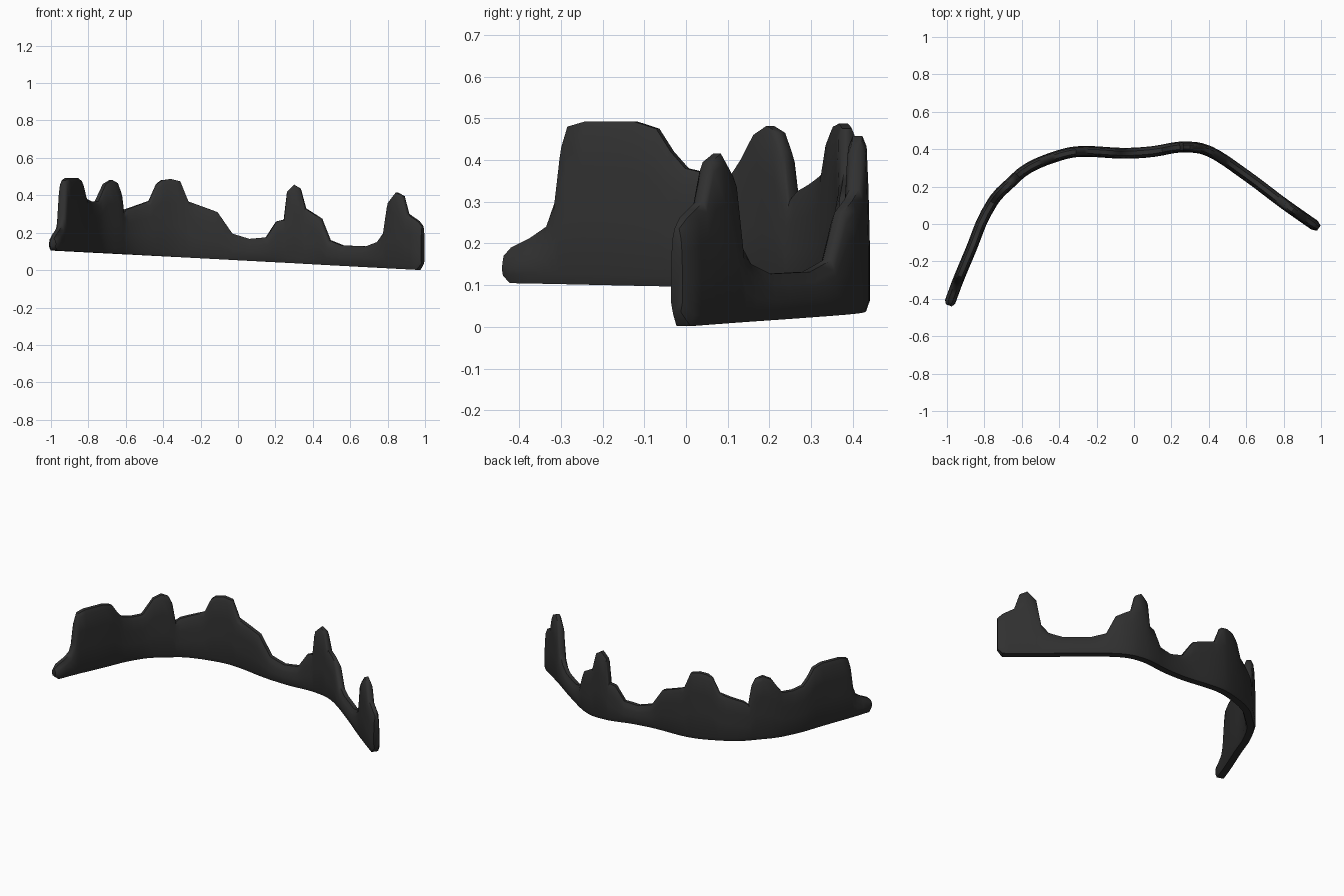
import bpy, bmesh, math
from mathutils import Vector

if "Cube" in bpy.data.objects:
    bpy.data.objects.remove(bpy.data.objects["Cube"])

# Ground plan of the curved wall (x, y)
PATH = [(-0.99, -0.435), (-0.94, -0.30), (-0.865, -0.12), (-0.81, 0.02), (-0.74, 0.14),
        (-0.66, 0.22), (-0.58, 0.29), (-0.45, 0.35), (-0.30, 0.387), (-0.05, 0.378),
        (0.10, 0.387), (0.26, 0.412), (0.40, 0.39), (0.60, 0.26), (0.80, 0.11), (0.985, -0.02)]

# Skyline of the ridge (x, top height)
SKY = [(-0.99, 0.17), (-0.983, 0.19), (-0.967, 0.212), (-0.952, 0.24), (-0.944, 0.30), (-0.938, 0.43),
       (-0.932, 0.48), (-0.915, 0.492), (-0.865, 0.492), (-0.845, 0.475), (-0.832, 0.42),
       (-0.818, 0.38), (-0.79, 0.366), (-0.757, 0.367), (-0.742, 0.40), (-0.715, 0.46),
       (-0.68, 0.482), (-0.65, 0.465), (-0.634, 0.42), (-0.62, 0.305), (-0.60, 0.325),
       (-0.475, 0.37), (-0.435, 0.46), (-0.41, 0.48), (-0.36, 0.487), (-0.31, 0.475),
       (-0.265, 0.367), (-0.11, 0.31), (-0.03, 0.195), (0.06, 0.167), (0.15, 0.175),
       (0.205, 0.26), (0.245, 0.27), (0.262, 0.42), (0.30, 0.457), (0.335, 0.435),
       (0.362, 0.33), (0.445, 0.275), (0.49, 0.16), (0.56, 0.132), (0.69, 0.127),
       (0.75, 0.15), (0.785, 0.20), (0.808, 0.36), (0.85, 0.415), (0.885, 0.395),
       (0.91, 0.30), (0.965, 0.262), (0.988, 0.235)]


def slope(i):
    a, b = PATH[max(i - 1, 0)], PATH[min(i + 1, len(PATH) - 1)]
    return (b[1] - a[1]) / (b[0] - a[0])


def plan_y(x):
    """Smooth Hermite curve through the ground plan."""
    i = max(k for k in range(len(PATH) - 1) if k == 0 or PATH[k][0] <= x)
    (x0, y0), (x1, y1) = PATH[i], PATH[i + 1]
    h = x1 - x0
    t = (x - x0) / h
    return ((2*t**3 - 3*t**2 + 1) * y0 + (t**3 - 2*t**2 + t) * h * slope(i)
            + (3*t**2 - 2*t**3) * y1 + (t**3 - t**2) * h * slope(i + 1))


# Stations along the wall, with long gaps divided
stations = []
for (xa, za), (xb, zb) in zip(SKY, SKY[1:]):
    n = max(1, math.ceil((xb - xa) / 0.045))
    stations += [(xa + (xb - xa) * k / n, za + (zb - za) * k / n) for k in range(n)]
stations.append(SKY[-1])

# Loft a rounded, tapering cross-section along the plan
bm = bmesh.new()
rings = []
last = len(stations) - 1
for i, (x, top) in enumerate(stations):
    low = 0.103 - (x + 0.95) * 0.053
    low += 0.035 if i == last else 0.018 if i == 0 else 0
    half = 0.017 if i in (0, last) else 0.029
    d = Vector((0.01, plan_y(x + 0.005) - plan_y(x - 0.005))).normalized()
    nrm = Vector((-d.y, d.x))
    size = top - low
    edge = min(0.025, size * 0.25)
    side = [(0.7, low), (1.0, low + edge), (1.0, low + size * 0.4),
            (0.9, low + size * 0.7), (0.75, top - edge), (0.4, top)]
    section = [(o, z) for o, z in side] + [(-o, z) for o, z in reversed(side)]
    rings.append([bm.verts.new((x + nrm.x * o * half, plan_y(x) + nrm.y * o * half, z))
                  for o, z in section])
for a, b in zip(rings, rings[1:]):
    for k in range(len(a)):
        j = (k + 1) % len(a)
        bm.faces.new((a[k], b[k], b[j], a[j]))
bm.faces.new(rings[0])
bm.faces.new(rings[-1])
bmesh.ops.recalc_face_normals(bm, faces=bm.faces)
for f in bm.faces:
    f.smooth = True

mesh = bpy.data.meshes.new("ridge_wall")
bm.to_mesh(mesh)
bm.free()
wall = bpy.data.objects.new("ridge_wall", mesh)
bpy.context.collection.objects.link(wall)

# Single dark colour
mat = bpy.data.materials.new("charcoal")
mat.diffuse_color = (0.03, 0.03, 0.03, 1)
mat.use_nodes = True
mat.node_tree.nodes["Principled BSDF"].inputs["Base Color"].default_value = mat.diffuse_color
mesh.materials.append(mat)

bpy.context.view_layer.objects.active = wall
wall.select_set(True)
bpy.ops.object.shade_smooth_by_angle(angle=math.radians(50))
